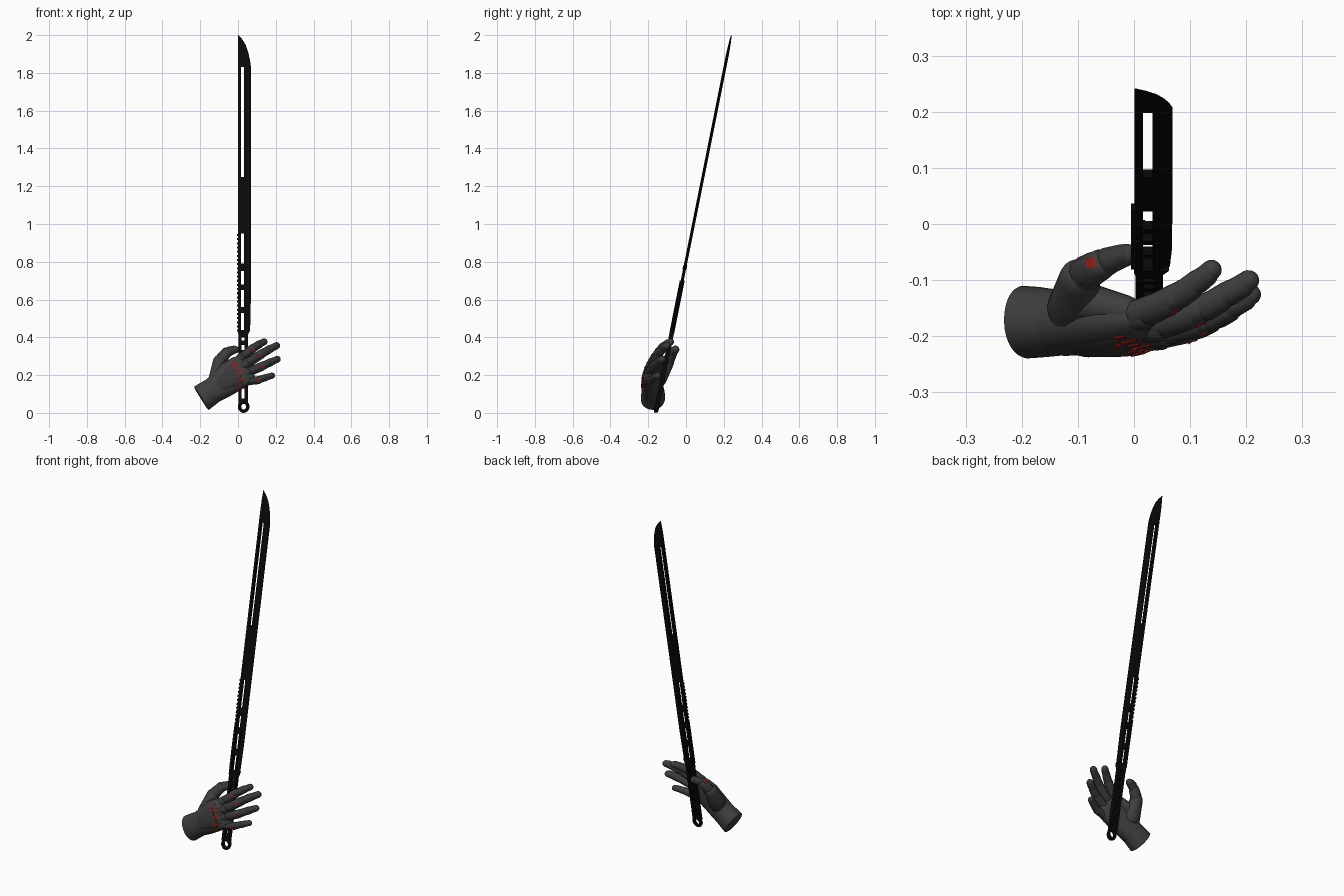
import bpy, bmesh, math
from mathutils import Vector
from mathutils.bvhtree import BVHTree

if "Cube" in bpy.data.objects:
    bpy.data.objects.remove(bpy.data.objects["Cube"])

V = Vector


def material(name, rgb):
    m = bpy.data.materials.new(name)
    m.diffuse_color = (*rgb, 1)
    m.use_nodes = True
    m.node_tree.nodes["Principled BSDF"].inputs["Base Color"].default_value = m.diffuse_color
    return m


GLOVE = material("glove grey", (0.048, 0.048, 0.048))
ARMOUR = material("armour grey", (0.038, 0.038, 0.039))
BLACK = material("blade black", (0.003, 0.003, 0.003))
RED = material("red accent", (0.28, 0.012, 0.01))


def make(name, lofts, mat, angle=35):
    """Skin every list of rings in lofts into one object, ends capped."""
    bm = bmesh.new()
    for rings in lofts:
        vs = [[bm.verts.new(p) for p in ring] for ring in rings]
        n = len(vs[0])
        for a, b in zip(vs, vs[1:]):
            for i in range(n):
                j = (i + 1) % n
                bm.faces.new((a[i], a[j], b[j], b[i]))
        bm.faces.new(vs[0][::-1])
        bm.faces.new(vs[-1])
    bmesh.ops.recalc_face_normals(bm, faces=bm.faces)
    me = bpy.data.meshes.new(name)
    bm.to_mesh(me)
    bm.free()
    me.materials.append(mat)
    me.shade_smooth()
    me.set_sharp_from_angle(angle=math.radians(angle))
    ob = bpy.data.objects.new(name, me)
    bpy.context.collection.objects.link(ob)
    return ob


# ---------------------------------------------------------------- sword
def lean(x, t, z):
    """Sword space to world: the sword leans back as it rises."""
    return V((x, -0.16 + 0.2 * z + t, z))


def bar(x0, x1, z0, z1, t=0.008):
    return [[lean(x, s, z) for x, s in ((x0, -t), (x1, -t), (x1, t), (x0, t))] for z in (z0, z1)]


def edge_section(x0, x1, z, t):
    xm = x0 + (x1 - x0) * 0.45
    return [lean(x, s, z) for x, s in ((x0, -t), (xm, -t), (x1, -0.0015), (x1, 0.0015), (xm, t), (x0, t))]


make("blade_edge", [[edge_section(0.033, 0.064, 0.43, 0.008), edge_section(0.033, 0.068, 0.6, 0.008),
                     edge_section(0.033, 0.069, 1.83, 0.008)]], BLACK)
make("blade_spine", [bar(0.001, 0.016, 0.42, 1.83)], BLACK)
tip = [(1.83, 0.069, 0.008), (1.87, 0.063, 0.008), (1.91, 0.054, 0.0075), (1.95, 0.040, 0.006),
       (1.98, 0.021, 0.004), (2.0, 0.003, 0.0016)]
make("blade_tip", [[edge_section(0.001, x, z, t) for z, x, t in tip]], BLACK)
# solid stretches between the slots
make("blade_bridges", [bar(0.015, 0.034, a, b, 0.0075) for a, b in
                       ((0.95, 1.25), (0.75, 0.79), (0.65, 0.68), (0.53, 0.56), (0.42, 0.44))], BLACK)
make("spine_teeth", [bar(-0.005, 0.003, 0.43 + 0.022 * i, 0.441 + 0.022 * i, 0.007) for i in range(24)], BLACK)
make("blade_rails", [bar(0.0, 0.012, 0.42, 0.7, 0.013), bar(0.036, 0.046, 0.43, 0.68, 0.012),
                     bar(0.014, 0.02, 0.76, 0.78, 0.011)], BLACK)

# handle: two rails with cross bars, an angled collar and a ring pommel
make("handle_rails", [bar(0.003, 0.018, 0.05, 0.43, 0.012), bar(0.035, 0.052, 0.05, 0.42, 0.012)], BLACK)
make("handle_bars", [bar(0.015, 0.037, z, z + 0.022, 0.010) for z in (0.055, 0.13, 0.19, 0.25, 0.31, 0.36)], BLACK)
make("handle_collar", [[[lean(x, s, z) for x, z, s in
                        ((0.002, 0.40, t), (0.05, 0.40, t), (0.062, 0.44, t), (0.002, 0.44, t))]
                       for t in (-0.012, 0.012)]], BLACK)
ring = []
for i in range(25):
    a = 2 * math.pi * i / 24
    ring.append([lean(0.03 + (0.022 + 0.009 * math.cos(b)) * math.cos(a), 0.012 * math.sin(b),
                      0.033 + (0.024 + 0.009 * math.cos(b)) * math.sin(a))
                 for b in [2 * math.pi * k / 8 for k in range(8)]])
make("pommel_ring", [ring], BLACK)

# ---------------------------------------------------------------- hand
U = V((0.85, 0.02, 0.53)).normalized()            # wrist to knuckles
W = V((-0.52, 0.2, 0.83))
W = (W - U * W.dot(U)).normalized()               # little finger to thumb
N = U.cross(W).normalized()                       # through the palm


def palm_ring(c, hw, ht, power, n=32):
    pts = []
    for k in range(n):
        a = 2 * math.pi * k / n
        ca, sa = math.cos(a), math.sin(a)
        p = 2 / power
        pts.append(V(c) + W * hw * math.copysign(abs(ca) ** p, ca) + N * ht * math.copysign(abs(sa) ** p, sa))
    return pts


def capsule(a, b, ra, rb, n=16, pinch=0.93):
    """Round ended finger bone, slightly waisted."""
    a, b = V(a), V(b)
    d = (b - a).normalized()
    s = d.cross(N).normalized()
    t = d.cross(s)
    prof = [(a - d * ra * math.cos(q), ra * math.sin(q)) for q in (0.12, 0.45, 0.8, 1.2, 1.57)]
    prof.append((a.lerp(b, 0.5), (ra + rb) / 2 * pinch))
    prof += [(b + d * rb * math.cos(q), rb * math.sin(q)) for q in (1.57, 1.2, 0.8, 0.45, 0.12)]
    return [[c + (s * math.cos(2 * math.pi * k / n) + t * math.sin(2 * math.pi * k / n)) * r
             for k in range(n)] for c, r in prof]


skin = []
# wrist cuff and palm
skin.append(make("wrist_cuff", [[palm_ring(*r) for r in (
    ((-0.196, -0.175, 0.076), 0.066, 0.058, 2.1), ((-0.193, -0.175, 0.078), 0.073, 0.064, 2.1),
    ((-0.165, -0.175, 0.097), 0.071, 0.062, 2.1), ((-0.125, -0.176, 0.124), 0.067, 0.057, 2.1))]], GLOVE))
skin.append(make("palm", [[palm_ring(*r) for r in (
    ((-0.16, -0.176, 0.10), 0.066, 0.057, 2.1), ((-0.125, -0.177, 0.124), 0.069, 0.057, 2.2),
    ((-0.08, -0.180, 0.156), 0.078, 0.051, 2.3), ((-0.03, -0.182, 0.194), 0.086, 0.045, 2.4),
    ((0.015, -0.180, 0.221), 0.086, 0.038, 2.4), ((0.042, -0.180, 0.234), 0.080, 0.030, 2.4),
    ((0.06, -0.178, 0.242), 0.066, 0.016, 2.4))]], GLOVE))
# raised panel on the back of the hand
skin.append(make("back_panel", [[palm_ring(*r) for r in (
    ((-0.115, -0.197, 0.128), 0.030, 0.034, 2.6), ((-0.09, -0.199, 0.146), 0.046, 0.037, 2.6),
    ((-0.03, -0.197, 0.192), 0.066, 0.036, 2.6), ((0.0, -0.195, 0.212), 0.064, 0.031, 2.6))]], ARMOUR, 30))

# fingers: knuckle, middle joint, end joint, tip, base radius
fingers = {
    "index": ((0.010, -0.160, 0.284), (0.074, -0.130, 0.338), (0.111, -0.104, 0.362), (0.138, -0.082, 0.376), 0.027),
    "middle": ((0.035, -0.180, 0.252), (0.118, -0.152, 0.308), (0.165, -0.125, 0.336), (0.204, -0.101, 0.356), 0.028),
    "ring": ((0.043, -0.190, 0.210), (0.125, -0.170, 0.246), (0.172, -0.146, 0.268), (0.208, -0.126, 0.284), 0.027),
    "little": ((0.040, -0.198, 0.166), (0.105, -0.186, 0.173), (0.146, -0.168, 0.187), (0.180, -0.150, 0.197), 0.024),
}
for name, (*pts, r) in fingers.items():
    p = [V(q) for q in pts]
    bones = [capsule(p[0], p[1], r, r * 0.9), capsule(p[1], p[2], r * 0.88, r * 0.8),
             capsule(p[2], p[3], r * 0.8, r * 0.68)]
    skin.append(make(name + "_finger", bones, GLOVE, 50))
    # armour shells riding on the back of each bone
    shells = []
    for i, (lo, hi, k) in enumerate(((0.28, 0.78, 0.86), (0.25, 0.8, 0.76), (0.2, 0.8, 0.66))):
        off = V((0, -1, 0.25)).normalized() * r * 0.24
        shells.append(capsule(p[i].lerp(p[i + 1], lo) + off, p[i].lerp(p[i + 1], hi) + off, r * k, r * k * 0.95, 12, 1))
    shells.append(capsule(p[0] - U * 0.02 + V((0, -0.008, 0)), p[0] + U * 0.008 + V((0, -0.006, 0)),
                          r * 0.85, r * 0.9, 12, 1))
    skin.append(make(name + "_armour", shells, ARMOUR, 50))

# thumb wrapping behind the handle
thumb = [V((-0.105, -0.150, 0.185)), V((-0.098, -0.098, 0.270)), V((-0.060, -0.073, 0.318)), V((-0.014, -0.055, 0.335))]
skin.append(make("thumb", [capsule(thumb[0], thumb[1], 0.050, 0.036, 20, 1), capsule(thumb[1], thumb[2], 0.034, 0.028),
                           capsule(thumb[2], thumb[3], 0.027, 0.020)], GLOVE, 50))
skin.append(make("thumb_web", [capsule((-0.085, -0.14, 0.225), (-0.015, -0.155, 0.268), 0.036, 0.028, 16, 1)], GLOVE, 50))
skin.append(make("thumb_armour", [capsule(thumb[1].lerp(thumb[2], 0.3) + V((0, 0.004, 0.006)),
                                          thumb[1].lerp(thumb[2], 0.75) + V((0, 0.004, 0.006)), 0.030, 0.027, 12, 1),
                                  capsule(thumb[2].lerp(thumb[3], 0.3) + V((0, 0.003, 0.005)),
                                          thumb[2].lerp(thumb[3], 0.8) + V((0, 0.003, 0.005)), 0.024, 0.020, 12, 1)],
                 ARMOUR, 50))

# ---------------------------------------------------------------- red inlays laid on the surface
verts, polys = [], []
for ob in skin:
    base = len(verts)
    verts += [v.co.copy() for v in ob.data.vertices]
    polys += [[base + i for i in f.vertices] for f in ob.data.polygons]
tree = BVHTree.FromPolygons(verts, polys)


def inlay(a, b, width, ray=V((0, 1, 0))):
    """Thin strip from a to b, pressed onto the hand along the ray."""
    a, b = V(a), V(b)
    side = (b - a).cross(ray).normalized() * width / 2
    rings = []
    for i in range(6):
        c = a.lerp(b, i / 5)
        top, low = [], []
        for k in (-1, 0, 1):
            q = c + side * k
            hit = tree.ray_cast(q - ray, ray)[0] or q
            top.append(hit - ray * 0.0025)
            low.append(hit + ray * 0.003)
        rings.append(top + low[::-1])
    return rings


strips = []
for name, (*pts, r) in fingers.items():
    k, m, e = V(pts[0]), V(pts[1]), V(pts[2])
    d = (m - k).normalized()
    up = V((-d.z, 0, d.x))
    # tendon streaks beside the knuckle
    strips.append(inlay(k - U * 0.062 - up * 0.016, k - U * 0.018 - up * 0.018, 0.009))
    strips.append(inlay(k - U * 0.050 + up * 0.004, k - U * 0.026 + up * 0.004, 0.007))
    # middle joint
    strips.append(inlay(m - d * 0.009 - up * 0.004, m + d * 0.008 - up * 0.004, 0.014))
make("red_inlays", strips, RED)
make("thumb_inlay", [inlay((-0.085, -0.072, 0.34), (-0.068, -0.068, 0.34), 0.018, V((0, 0, -1)))], RED)
